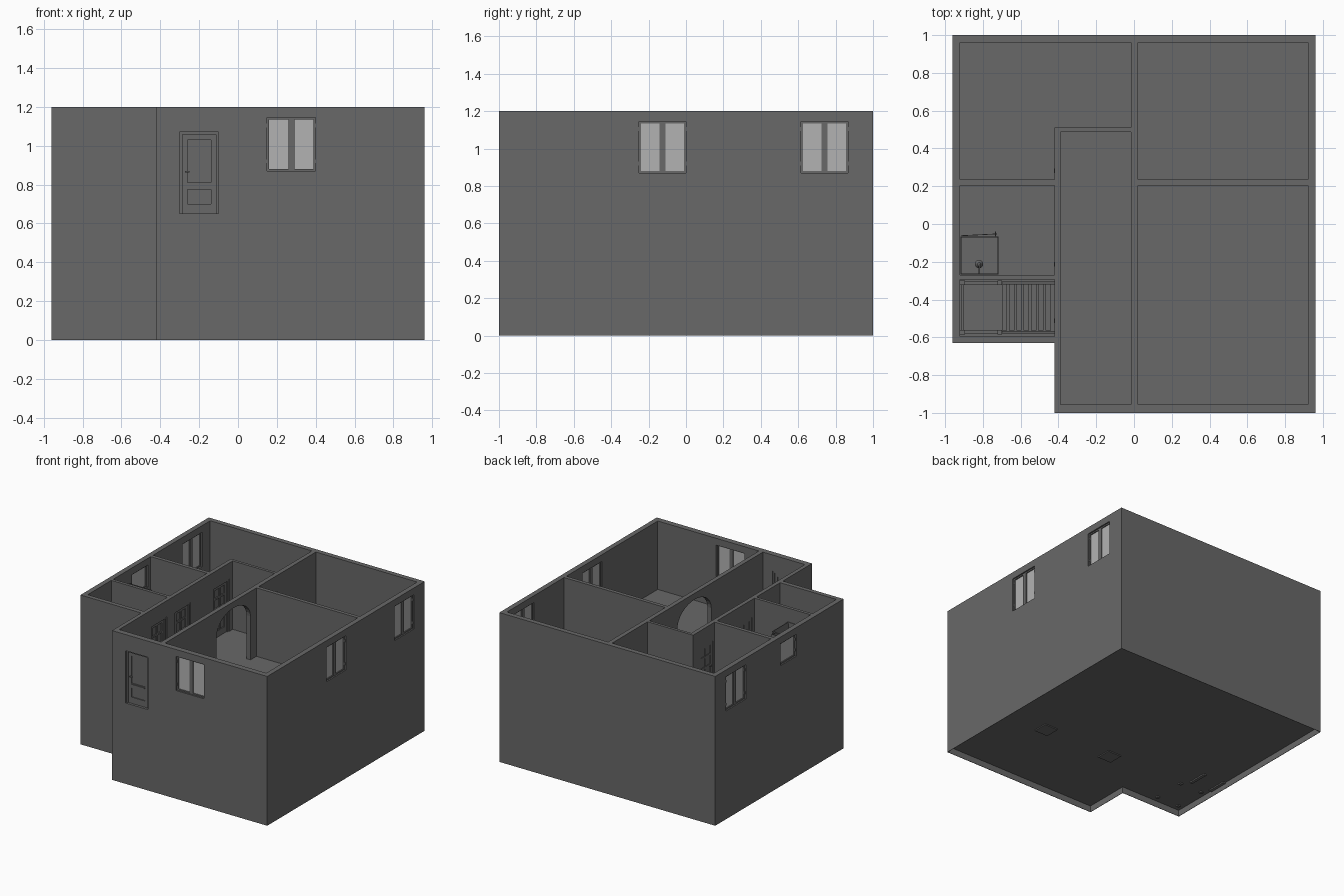
import bpy, bmesh, math
from mathutils import Vector

if "Cube" in bpy.data.objects:
    bpy.data.objects.remove(bpy.data.objects["Cube"])


def material(name, v):
    m = bpy.data.materials.new(name)
    m.diffuse_color = (v, v, v, 1)
    m.use_nodes = True
    m.node_tree.nodes["Principled BSDF"].inputs["Base Color"].default_value = m.diffuse_color
    return m


PLASTER = material("plaster_grey", 0.14)
GLASS = material("pale_glass", 0.45)
FLOOR, TOP = 0.65, 1.2


def finish(name, bm, mat=PLASTER, loc=(0, 0, 0), rot=0):
    bmesh.ops.recalc_face_normals(bm, faces=bm.faces)
    me = bpy.data.meshes.new(name)
    bm.to_mesh(me)
    bm.free()
    me.materials.append(mat)
    ob = bpy.data.objects.new(name, me)
    bpy.context.collection.objects.link(ob)
    ob.location = loc
    ob.rotation_euler.z = rot
    return ob


def extrude(bm, pts, vec):
    f = bm.faces.new([bm.verts.new(p) for p in pts])
    r = bmesh.ops.extrude_face_region(bm, geom=[f], use_keep_orig=True)
    bmesh.ops.translate(bm, vec=Vector(vec),
                        verts=[v for v in r["geom"] if isinstance(v, bmesh.types.BMVert)])


def prisms(name, polys, z0, z1):
    bm = bmesh.new()
    for poly in polys:
        extrude(bm, [(x, y, z0) for x, y in poly], (0, 0, z1 - z0))
    return finish(name, bm)


def boxes(name, lst, mat=PLASTER, loc=(0, 0, 0), rot=0):
    """One object from boxes given as (x0, x1, y0, y1, z0, z1)."""
    bm = bmesh.new()
    for x0, x1, y0, y1, z0, z1 in lst:
        extrude(bm, [(x0, y0, z0), (x1, y0, z0), (x1, y1, z0), (x0, y1, z0)], (0, 0, z1 - z0))
    return finish(name, bm, mat, loc, rot)


def rod(name, a, b, r, r2=None, n=12):
    a, b = Vector(a), Vector(b)
    bm = bmesh.new()
    bmesh.ops.create_cone(bm, cap_ends=True, segments=n, radius1=r,
                          radius2=r if r2 is None else r2, depth=(b - a).length)
    ob = finish(name, bm, PLASTER, (a + b) / 2)
    ob.rotation_euler = (b - a).to_track_quat("Z", "Y").to_euler()
    return ob


def cut(target, cutter):
    cutter.hide_render = True
    m = target.modifiers.new("cut", "BOOLEAN")
    m.operation, m.solver, m.object = "DIFFERENCE", "EXACT", cutter
    bpy.context.view_layer.objects.active = target
    bpy.ops.object.modifier_apply(modifier=m.name)
    bpy.data.objects.remove(cutter)


def rect(x0, x1, y0, y1):
    return [(x0, y0), (x1, y0), (x1, y1), (x0, y1)]


# Plan: outline, underside recess just inside it, and rooms
outline = [(-.96, 1), (-.96, -.63), (-.42, -.63), (-.42, -1), (.96, -1), (.96, 1)]
g = .003
recess = [(-.96 + g, 1 - g), (-.96 + g, -.63 + g), (-.42 + g, -.63 + g),
          (-.42 + g, -1 + g), (.96 - g, -1 + g), (.96 - g, 1 - g)]
stair_room = rect(-.92, -.42, -.595, -.295)
rooms = [
    [(-.92, .235), (-.42, .235), (-.42, .51), (-.015, .51), (-.015, .96), (-.92, .96)],
    rect(-.92, -.42, -.27, .205),
    rect(-.388, -.015, -.955, .487),
    rect(.02, .92, -.955, .205),
    rect(.02, .92, .235, .96),
]

# Walls: solid block with rooms, underside recess and openings cut out
walls = prisms("walls", [outline], 0, TOP)
cut(walls, prisms("room_cutter", rooms + [stair_room], .07, 1.4))
cut(walls, prisms("recess_cutter", [recess], -.2, .05))

# (centre x, centre y, rotation, width, z0, z1, panes): local -y is outside
H = math.pi / 2
windows = [
    (.275, -.978, 0, .25, .87, 1.145, 2),
    (.94, -.125, H, .25, .87, 1.145, 2),
    (.94, .74, H, .25, .87, 1.145, 2),
    (-.94, .735, -H, .25, .87, 1.145, 2),
    (-.94, .07, -H, .20, .97, 1.145, 1),
]
# (centre x, centre y, rotation, panel columns, panel rows)
doors = [
    (-.2, -.978, 0, 1, 2),
    (-.404, -.45, H, 2, 4),
    (-.404, -.15, H, 2, 4),
    (-.404, .345, H, 2, 4),
    (.002, .37, H, 2, 4),
]
holes = []
for x, y, r, w, z0, z1 in [d[:6] for d in windows] + [(*d[:3], .2, FLOOR, 1.07) for d in doors]:
    hx, hy = (.06, w / 2) if r else (w / 2, .06)
    holes.append((x - hx, x + hx, y - hy, y + hy, z0, z1))
cut(walls, boxes("opening_cutter", holes))

# Archway between hall and living room
bm = bmesh.new()
arch = [(-.06, -.3, FLOOR), (-.06, .13, FLOOR)]
arch += [(-.06, -.085 + .215 * math.cos(t), 1.0 + .15 * math.sin(t))
         for t in [math.pi * i / 16 for i in range(17)]]
extrude(bm, arch, (.12, 0, 0))
cut(walls, finish("arch_cutter", bm))

# Upper floor (the stairwell stays open)
prisms("upper_floor", rooms, .62, FLOOR)

# Windows: frame, mullion, hinges and glass
for x, y, r, w, z0, z1, n in windows:
    h, t, d = w / 2, .010, .009
    parts = [(-h, -h + t, -d, d, z0, z1), (h - t, h, -d, d, z0, z1),
             (-h + t, h - t, -d, d, z0, z0 + t), (-h + t, h - t, -d, d, z1 - t, z1)]
    if n == 2:
        parts.append((-.016, .016, -d, d, z0 + t, z1 - t))
    for s in (-1, 1):
        for z in (z0 + .04, z1 - .05):
            parts.append((s * (h - .004) - .004, s * (h - .004) + .004, -d - .006, -d, z, z + .02))
    boxes("window_frame", parts, PLASTER, (x, y, 0), r)
    boxes("window_glass", [(-h + t, h - t, -.001, .003, z0 + t, z1 - t)], GLASS, (x, y, 0), r)

# Doors: casing, leaf with recessed panels, handles
for i, (x, y, r, cols, rows) in enumerate(doors):
    c0, c1, z1 = -.011, .016, 1.07
    e0, e1 = -.002, .013
    parts = [(-.1, -.086, c0, c1, FLOOR, z1), (.086, .1, c0, c1, FLOOR, z1),
             (-.086, .086, c0, c1, z1 - .012, z1), (-.086, .086, .006, .008, FLOOR, z1 - .012)]
    if rows == 2:
        bars = [(.65, .70), (.775, .81), (1.03, 1.058)]
    else:
        bars = [(.65, .70), (.785, .80), (.87, .885), (.955, .97), (1.035, 1.058)]
    parts += [(-.06, .06, e0, e1, a, b) for a, b in bars]
    parts += [(-.086, -.06, e0, e1, FLOOR, 1.058), (.06, .086, e0, e1, FLOOR, 1.058)]
    if cols == 2:
        parts.append((-.007, .007, e0 + .001, e1 - .001, .70, 1.035))
    else:
        parts.append((-.06, .06, e0 - .006, e0, .797, .806))
    for a, b in ((-.014, e0), (e1, .019)):
        parts.append((-.074, -.05, a, b, .862, .869))
    boxes("front_door" if i == 0 else "inner_door", parts, PLASTER, (x, y, 0), r)

# Staircase down from the hall to a landing on posts
N, LAND = 7, .3
run, rise = .27 / N, (FLOOR - LAND) / N
boxes("stair_treads", [(-.43 - (i + 1) * run, -.44 - i * run, -.565, -.32,
                        FLOOR - (i + 1) * rise, FLOOR - (i + 1) * rise + .014) for i in range(N)])
boxes("landing", [(-.92, -.70, -.58, -.305, LAND - .025, LAND)])
boxes("landing_posts", [(x - .012, x + .012, y - .012, y + .012, .04, .5)
                        for x in (-.908, -.71) for y in (-.572, -.312)])
boxes("landing_rails", [(-.908, -.71, y - .008, y + .008, .47, .485) for y in (-.572, -.312)]
      + [(x - .008, x + .008, -.56, -.324, .47, .485) for x in (-.908,)])
bm = bmesh.new()
for y in (-.58, -.319):
    for lift, t in ((-.05, .06), (.17, .015)):
        extrude(bm, [(-.42, y, FLOOR + lift), (-.42, y, FLOOR + lift - t),
                     (-.71, y, LAND + lift - t), (-.71, y, LAND + lift)], (0, .014, 0))
finish("stair_stringers_and_handrails", bm)

# Shower cubicle: tray, thin frame, glass, tap pole and head
x0, x1, y0, y1, zt = -.918, -.718, -.268, -.066, 1.08
boxes("shower_tray", [(x0, x1, y0, y1, FLOOR, .68)])
boxes("shower_frame", [(x0, x1, y0, y0 + .005, zt, zt + .01), (x0, x1, y1 - .005, y1, zt, zt + .01),
                       (x0, x0 + .005, y0, y1, zt, zt + .01), (x1 - .005, x1, y0, y1, zt, zt + .01)]
      + [(x - .004, x + .004, y - .004, y + .004, .68, zt)
         for x in (x0 + .004, x1 - .004) for y in (y0 + .004, y1 - .004)])
boxes("shower_side_glass", [(x1 - .005, x1 - .001, y0, y1, .68, zt)])
boxes("shower_door", [(0, .19, -.002, .002, .685, zt - .005), (.18, .186, -.012, .012, .86, .90)],
      PLASTER, (x0 + .002, y1 + .004, 0), .05)
rod("shower_pole", (-.82, -.26, .72), (-.82, -.26, 1.05), .004)
rod("shower_arm", (-.82, -.26, 1.05), (-.82, -.212, 1.05), .004)
rod("shower_head", (-.82, -.212, 1.03), (-.82, -.212, 1.05), .022, .008, 20)

# Feet that show through the underside
boxes("base_pads", [(x - .06, x + .06, -.4, -.28, .042, .06) for x in (-.05, .56)]
      + [(x - .012, x + .012, -.25, -.09, .04, .06) for x in (-.76, -.945)])
